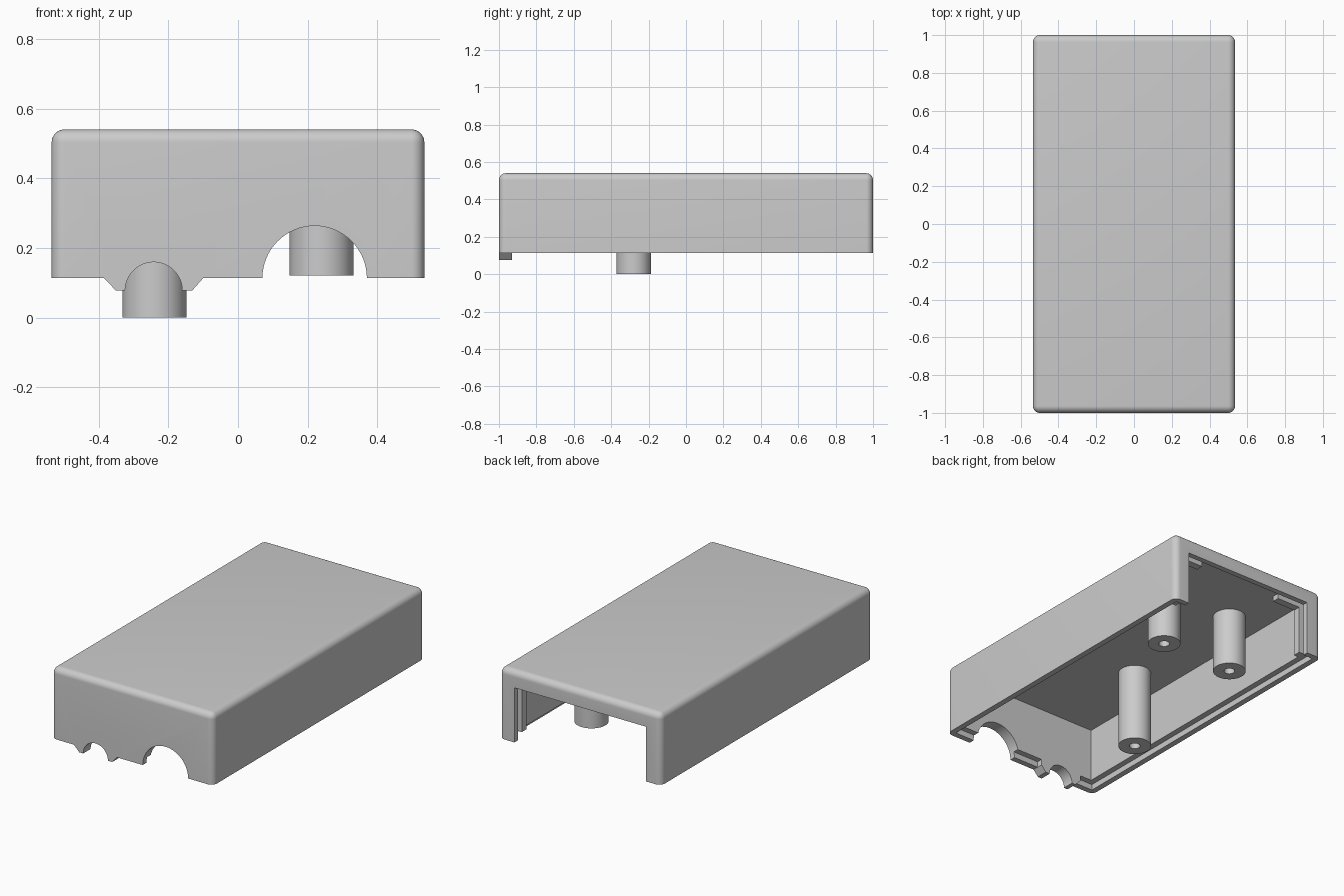
import bpy, bmesh
from math import pi, radians
from mathutils import Matrix, Vector

cube = bpy.data.objects.get("Cube")
if cube:
    bpy.data.objects.remove(cube, do_unlink=True)

grey = bpy.data.materials.new("plain_grey")
grey.use_nodes = True
COLOUR = (0.6, 0.6, 0.6, 1)
grey.diffuse_color = COLOUR
grey.node_tree.nodes["Principled BSDF"].inputs["Base Color"].default_value = COLOUR


def finish(name, bm):
    bmesh.ops.recalc_face_normals(bm, faces=bm.faces[:])
    mesh = bpy.data.meshes.new(name)
    bm.to_mesh(mesh)
    bm.free()
    mesh.materials.append(grey)
    obj = bpy.data.objects.new(name, mesh)
    bpy.context.collection.objects.link(obj)
    return obj


def box(name, low, high, radius=0):
    low, high = Vector(low), Vector(high)
    bm = bmesh.new()
    bmesh.ops.create_cube(bm, size=1)
    bmesh.ops.scale(bm, vec=high - low, verts=bm.verts)
    bmesh.ops.translate(bm, vec=(low + high) / 2, verts=bm.verts)
    if radius:
        # round every edge except those around the open underside
        edges = [e for e in bm.edges if max(v.co.z for v in e.verts) > low.z + 0.01]
        bmesh.ops.bevel(bm, geom=edges, offset=radius, segments=8,
                        profile=0.5, affect='EDGES', clamp_overlap=True)
    return finish(name, bm)


def cylinder(name, centre, radius, length, along_y=False):
    bm = bmesh.new()
    bmesh.ops.create_cone(bm, cap_ends=True, segments=64, radius1=radius,
                          radius2=radius, depth=length)
    turn = Matrix.Rotation(pi / 2, 4, 'X') if along_y else Matrix()
    bm.transform(Matrix.Translation(centre) @ turn)
    return finish(name, bm)


def prism(name, profile, y0, y1):
    bm = bmesh.new()
    face = bm.faces.new([bm.verts.new((x, y0, z)) for x, z in profile])
    moved = bmesh.ops.extrude_face_region(bm, geom=[face])["geom"]
    bmesh.ops.translate(bm, vec=(0, y1 - y0, 0),
                        verts=[g for g in moved if isinstance(g, bmesh.types.BMVert)])
    return finish(name, bm)


def combine(obj, other, operation='DIFFERENCE'):
    other.hide_render = True
    mod = obj.modifiers.new("combine", 'BOOLEAN')
    mod.operation, mod.object, mod.solver = operation, other, 'EXACT'
    bpy.context.view_layer.objects.active = obj
    bpy.ops.object.modifier_apply(modifier=mod.name)
    bpy.data.objects.remove(other, do_unlink=True)


def smooth(obj):
    bpy.ops.object.select_all(action='DESELECT')
    obj.select_set(True)
    bpy.context.view_layer.objects.active = obj
    bpy.ops.object.shade_smooth_by_angle(angle=radians(30))


RIM, TOP, CEILING = 0.113, 0.54, 0.472
HALF_W, INNER_W, FRONT_IN, BACK_IN = 0.535, 0.465, -0.93, 0.967

# Rounded shell, hollow below, with a stepped rim and an open back
shell = box("shell", (-HALF_W, -1, RIM), (HALF_W, 1, TOP), 0.037)
combine(shell, box("cavity", (-INNER_W, FRONT_IN, -0.1), (INNER_W, BACK_IN, CEILING)))
combine(shell, box("rim_step", (-0.5, -0.965, -0.1), (0.5, BACK_IN, RIM + 0.035)))
combine(shell, box("back_opening", (-0.435, 0.9, -0.1), (0.435, 1.1, 0.44)))

# Front tab and the two cable arches
tab = prism("tab", [(-0.385, RIM), (-0.35, 0.077), (-0.132, 0.077), (-0.1, RIM),
                    (-0.1, 0.2), (-0.385, 0.2)], -1, FRONT_IN)
combine(shell, tab, 'UNION')
combine(shell, cylinder("small_arch", (-0.242, -0.96, 0.077), 0.082, 0.3, True))
combine(shell, cylinder("large_arch", (0.22, -0.96, RIM), 0.15, 0.3, True))
smooth(shell)

# Hollow screw posts hanging from the ceiling
for name, x, y, bottom in (("front_post", -0.24, -0.28, 0),
                           ("back_right_post", -0.24, 0.55, 0.12),
                           ("back_left_post", 0.24, 0.55, 0.12)):
    top = CEILING + 0.01
    post = cylinder(name, (x, y, (bottom + top) / 2), 0.092, top - bottom)
    combine(post, cylinder("bore", (x, y, bottom), 0.03, 0.5))
    smooth(post)

# Ribs that hold a sliding back panel
for side, s in (("left", 1), ("right", -1)):
    for part, inner, low, high in (("wall_rib", 0.435, RIM + 0.035, CEILING + 0.01),
                                   ("ceiling_rib", 0.28, 0.44, CEILING + 0.01)):
        outer = INNER_W + 0.01 if part == "wall_rib" else 0.435
        xs = sorted((s * inner, s * outer))
        box(f"{side}_{part}", (xs[0], 0.885, low), (xs[1], 0.93, high))
